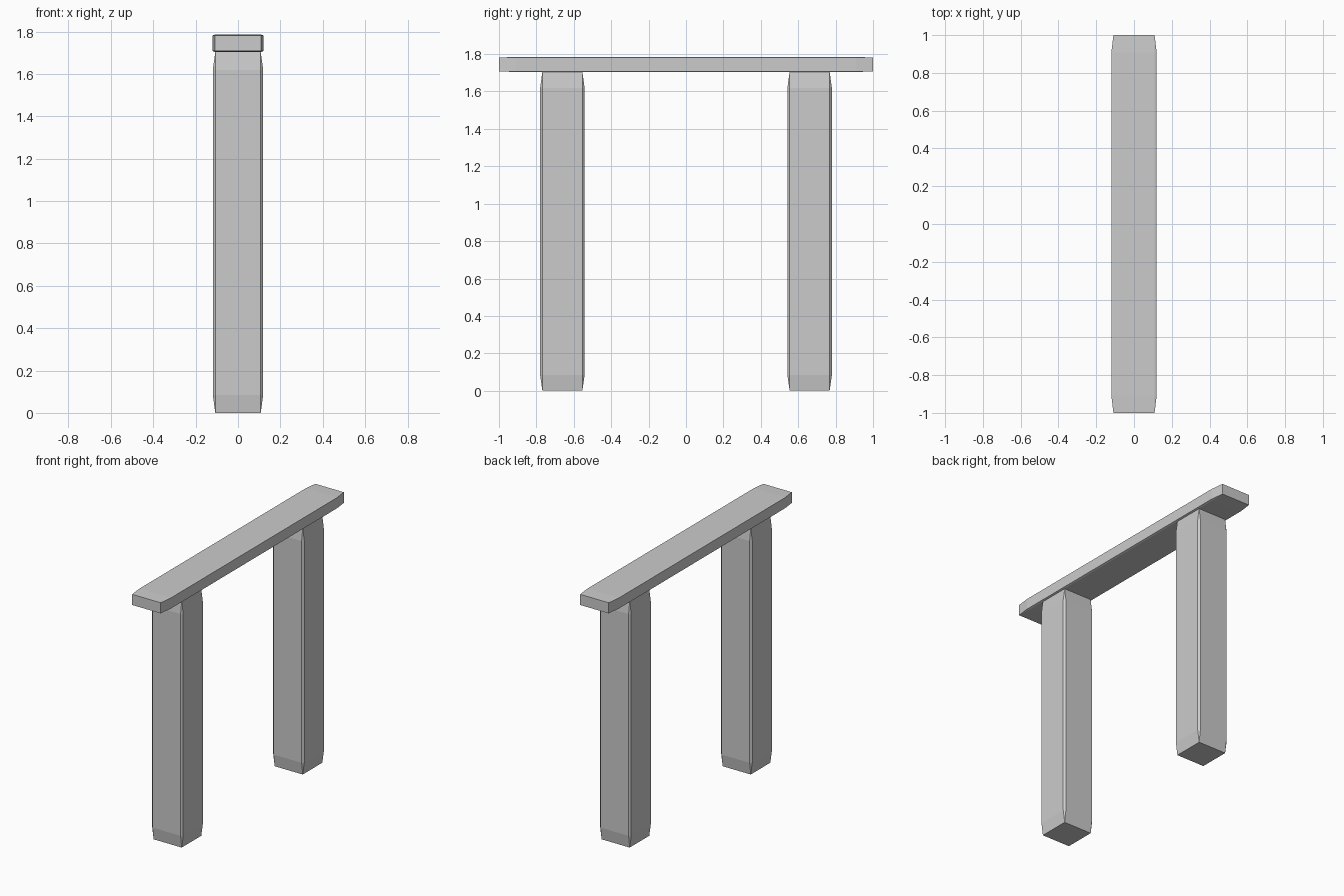
import bpy
import bmesh
from mathutils import Matrix

if "Cube" in bpy.data.objects:
    bpy.data.objects.remove(bpy.data.objects["Cube"])


def chamfered_block(name, size, centre, fraction=0.046):
    """Bevel a unit cube first, then stretch it, so the chamfers run long at the ends."""
    bm = bmesh.new()
    bmesh.ops.create_cube(bm, size=1)
    bmesh.ops.bevel(bm, geom=bm.edges[:], offset=fraction, offset_type='OFFSET',
                    segments=1, profile=0.5, affect='EDGES')
    bmesh.ops.transform(bm, matrix=Matrix.Diagonal((*size, 1)), verts=bm.verts)
    mesh = bpy.data.meshes.new(name)
    bm.to_mesh(mesh)
    bm.free()
    obj = bpy.data.objects.new(name, mesh)
    obj.location = centre
    bpy.context.collection.objects.link(obj)
    return obj


# Two upright posts
post_height = 1.704
for name, side in (("front_post", -1), ("back_post", 1)):
    chamfered_block(name, (0.238, 0.238, post_height),
                    (0, side * 0.661, post_height / 2), 0.05)

# Flat beam resting across the posts
beam_height = 0.081
chamfered_block("top_beam", (0.24, 2.0, beam_height),
                (0, 0, post_height + beam_height / 2))
